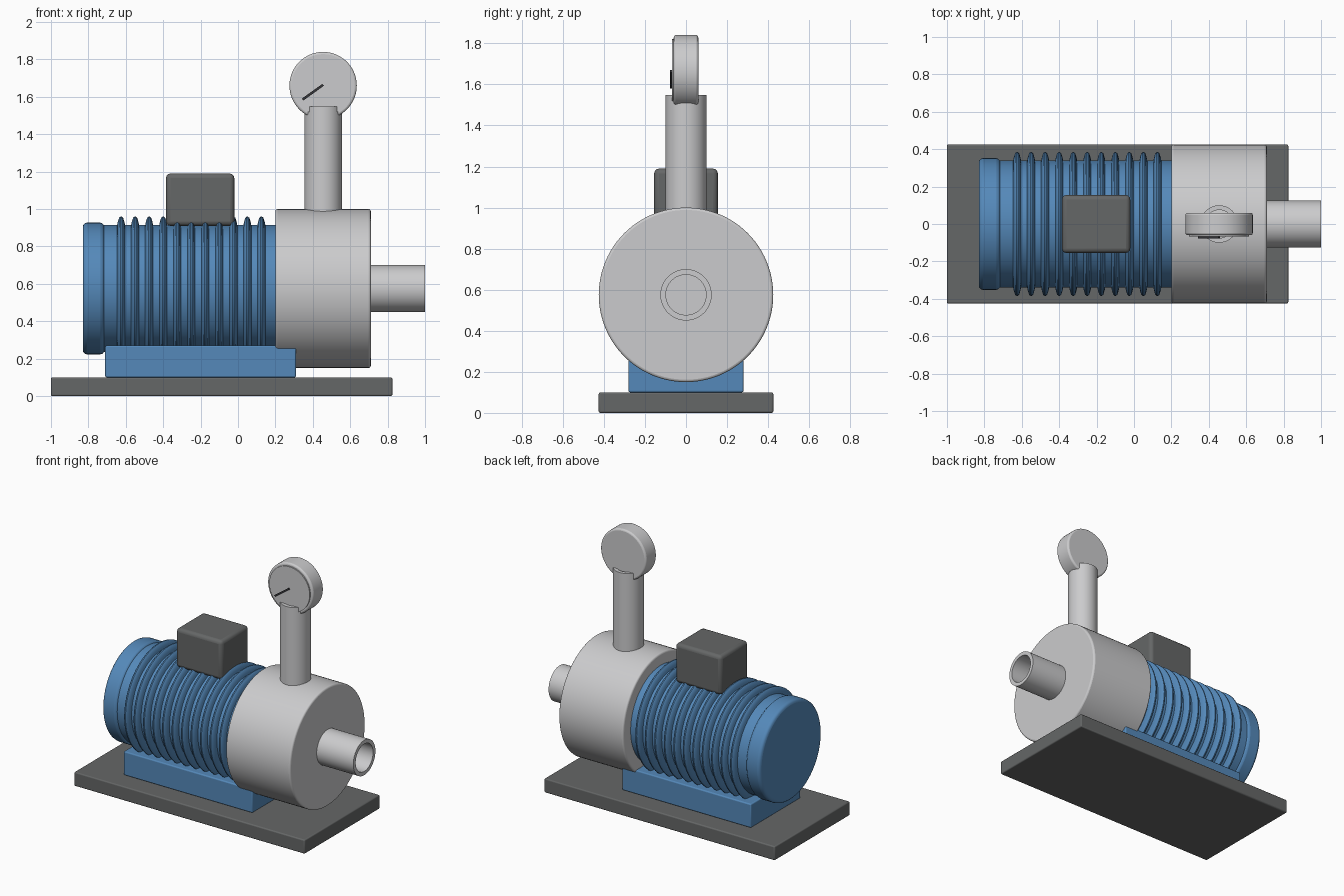
import bpy, bmesh, math
from mathutils import Matrix, Vector

cube = bpy.data.objects.get("Cube")
if cube:
    bpy.data.objects.remove(cube, do_unlink=True)


def material(name, rgb):
    m = bpy.data.materials.new(name)
    m.use_nodes = True
    m.diffuse_color = (*rgb, 1)
    m.node_tree.nodes["Principled BSDF"].inputs["Base Color"].default_value = (*rgb, 1)
    return m


BLUE = material("motor blue", (0.09, 0.25, 0.49))
SILVER = material("light grey", (0.6, 0.6, 0.61))
DARK = material("dark grey", (0.13, 0.135, 0.135))
BLACK = material("needle black", (0.035, 0.035, 0.04))


def finish(name, bm, mat, bevel=0.0):
    bmesh.ops.recalc_face_normals(bm, faces=bm.faces)
    mesh = bpy.data.meshes.new(name)
    bm.to_mesh(mesh)
    bm.free()
    mesh.materials.append(mat)
    ob = bpy.data.objects.new(name, mesh)
    bpy.context.collection.objects.link(ob)
    if bevel:
        mod = ob.modifiers.new("rounded edges", 'BEVEL')
        mod.width, mod.segments = bevel, 3
        mod.limit_method, mod.angle_limit = 'ANGLE', math.radians(50)
    bpy.ops.object.select_all(action='DESELECT')
    ob.select_set(True)
    bpy.context.view_layer.objects.active = ob
    bpy.ops.object.shade_smooth_by_angle(angle=math.radians(35))
    return ob


def box(name, low, high, mat, bevel):
    low, high = Vector(low), Vector(high)
    bm = bmesh.new()
    bmesh.ops.create_cube(bm, size=1, matrix=Matrix.Translation((low + high) / 2)
                          @ Matrix.Diagonal((*(high - low), 1)))
    return finish(name, bm, mat, bevel)


def lathe(name, profile, mat, center, axis='X', bevel=0.0, closed=False, sides=96):
    """Turn (distance along axis, radius) points about the axis."""
    turn = {'X': Matrix(), 'Y': Matrix.Rotation(math.pi / 2, 4, 'Z'),
            'Z': Matrix.Rotation(-math.pi / 2, 4, 'Y')}[axis]
    place = Matrix.Translation(center) @ turn
    bm = bmesh.new()
    rings = []
    for along, radius in profile:
        rings.append([bm.verts.new(place @ Vector((along, radius * math.cos(a), radius * math.sin(a))))
                      for a in (math.tau * i / sides for i in range(sides))])
    pairs = list(zip(rings, rings[1:]))
    if closed:
        pairs.append((rings[-1], rings[0]))
    for a, b in pairs:
        for i in range(sides):
            j = (i + 1) % sides
            bm.faces.new((a[i], a[j], b[j], b[i]))
    if not closed:
        bm.faces.new(rings[0])
        bm.faces.new(rings[-1])
    return finish(name, bm, mat, bevel)


AXIS_Z = 0.575
shaft = (0, 0, AXIS_Z)

# Base and motor mount
box("base_plate", (-1, -0.425, 0), (0.825, 0.425, 0.1), DARK, 0.008)
box("motor_mount", (-0.71, -0.28, 0.1), (0.31, 0.28, 0.27), BLUE, 0.008)

# Motor with cooling fins and rear cover
lathe("motor_body", [(-0.75, 0.34), (0.25, 0.34)], BLUE, shaft)
lathe("rear_cover", [(-0.83, 0.352), (-0.715, 0.352)], BLUE, shaft, bevel=0.022)
for i in range(11):
    x = -0.625 + 0.075 * i
    lathe(f"cooling_fin_{i + 1}",
          [(x - 0.022, 0.335), (x - 0.018, 0.355), (x - 0.011, 0.378), (x - 0.004, 0.384),
           (x + 0.004, 0.384), (x + 0.011, 0.378), (x + 0.018, 0.355), (x + 0.022, 0.335)],
          BLUE, shaft, closed=True)
box("terminal_box", (-0.385, -0.155, 0.91), (-0.02, 0.155, 1.19), DARK, 0.024)

# Pump housing and hollow pipes
lathe("pump_housing", [(0.2, 0.425), (0.71, 0.425)], SILVER, shaft, bevel=0.012)


def pipe(name, start, end, outer, inner, center, axis):
    lathe(name, [(start, outer), (end, outer), (end, inner), (start, inner)],
          SILVER, center, axis, closed=True, sides=64)


pipe("inlet_pipe", 0.69, 1.0, 0.125, 0.098, shaft, 'X')
pipe("outlet_pipe", 0.96, 1.548, 0.1, 0.075, (0.455, 0, 0), 'Z')

# Pressure gauge
gauge = (0.455, 0, 1.66)
lathe("gauge_case", [(-0.06, 0.18), (0.06, 0.18)], SILVER, gauge, 'Y', bevel=0.012)
lathe("gauge_face", [(-0.068, 0.16), (-0.059, 0.16)], SILVER, gauge, 'Y')
tip, hub = Vector((0.345, -0.072, 1.585)), Vector((0.455, -0.072, 1.664))
needle = bmesh.new()
span = hub - tip
bmesh.ops.create_cube(needle, size=1, matrix=Matrix.Translation((tip + hub) / 2)
                      @ Matrix.Rotation(-math.atan2(span.z, span.x), 4, 'Y')
                      @ Matrix.Diagonal((span.length, 0.012, 0.013, 1)))
finish("gauge_needle", needle, BLACK)
